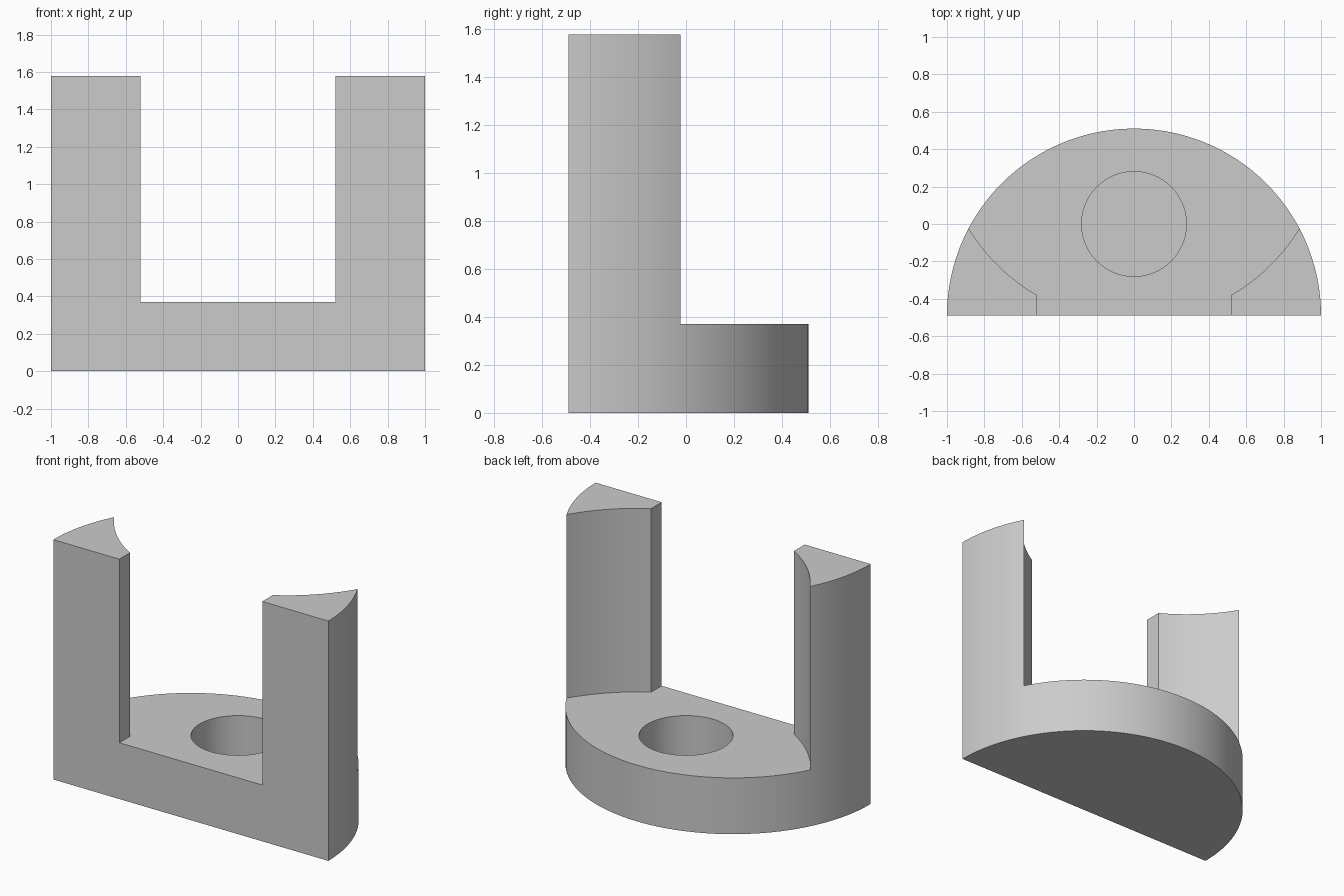
import bpy
import math

cube = bpy.data.objects.get("Cube")
if cube:
    bpy.data.objects.remove(cube, do_unlink=True)

FRONT, BASE_TOP, HEIGHT = -0.49, 0.37, 1.577

grey = bpy.data.materials.new("plain_grey")
grey.use_nodes = True
colour = (0.6, 0.6, 0.6, 1)
grey.diffuse_color = colour
grey.node_tree.nodes["Principled BSDF"].inputs["Base Color"].default_value = colour


def arc(radius, centre_y, sweep, steps):
    """Points on a circle centred on x = 0, starting from +x."""
    return [(radius * math.cos(sweep * i / steps),
             centre_y + radius * math.sin(sweep * i / steps)) for i in range(steps + 1)]


def prism(name, outline, bottom, top):
    """Extrude a counter-clockwise outline between two heights."""
    n = len(outline)
    verts = [(x, y, z) for z in (bottom, top) for x, y in outline]
    faces = [list(range(n))[::-1], list(range(n, 2 * n))]
    faces += [(i, (i + 1) % n, n + (i + 1) % n, n + i) for i in range(n)]
    mesh = bpy.data.meshes.new(name)
    mesh.from_pydata(verts, [], faces)
    mesh.materials.append(grey)
    obj = bpy.data.objects.new(name, mesh)
    bpy.context.collection.objects.link(obj)
    return obj


def circle(radius, centre_y, steps):
    return arc(radius, centre_y, 2 * math.pi, steps)[:-1]


# Half-round block that becomes the base and both uprights
bracket = prism("half_round_bracket", arc(1.0, FRONT, math.pi, 128), 0, HEIGHT)

# Straight slot between uprights, round clearance behind them, blind hole in the base
slot = [(-0.52, -1), (0.52, -1), (0.52, 0.2), (-0.52, 0.2)]
cutters = [
    prism("slot_cutter", slot, BASE_TOP, 2),
    prism("clearance_cutter", circle(1.035, 0.515, 192), BASE_TOP, 2),
    prism("hole_cutter", circle(0.28, 0, 96), 0.02, 2),
]

bpy.ops.object.select_all(action='DESELECT')
bpy.context.view_layer.objects.active = bracket
bracket.select_set(True)
for cutter in cutters:
    cutter.hide_render = True
    cut = bracket.modifiers.new(cutter.name, 'BOOLEAN')
    cut.operation = 'DIFFERENCE'
    cut.solver = 'EXACT'
    cut.object = cutter
    bpy.ops.object.modifier_apply(modifier=cut.name)
    bpy.data.objects.remove(cutter, do_unlink=True)

bpy.ops.object.shade_smooth_by_angle(angle=math.radians(30))
